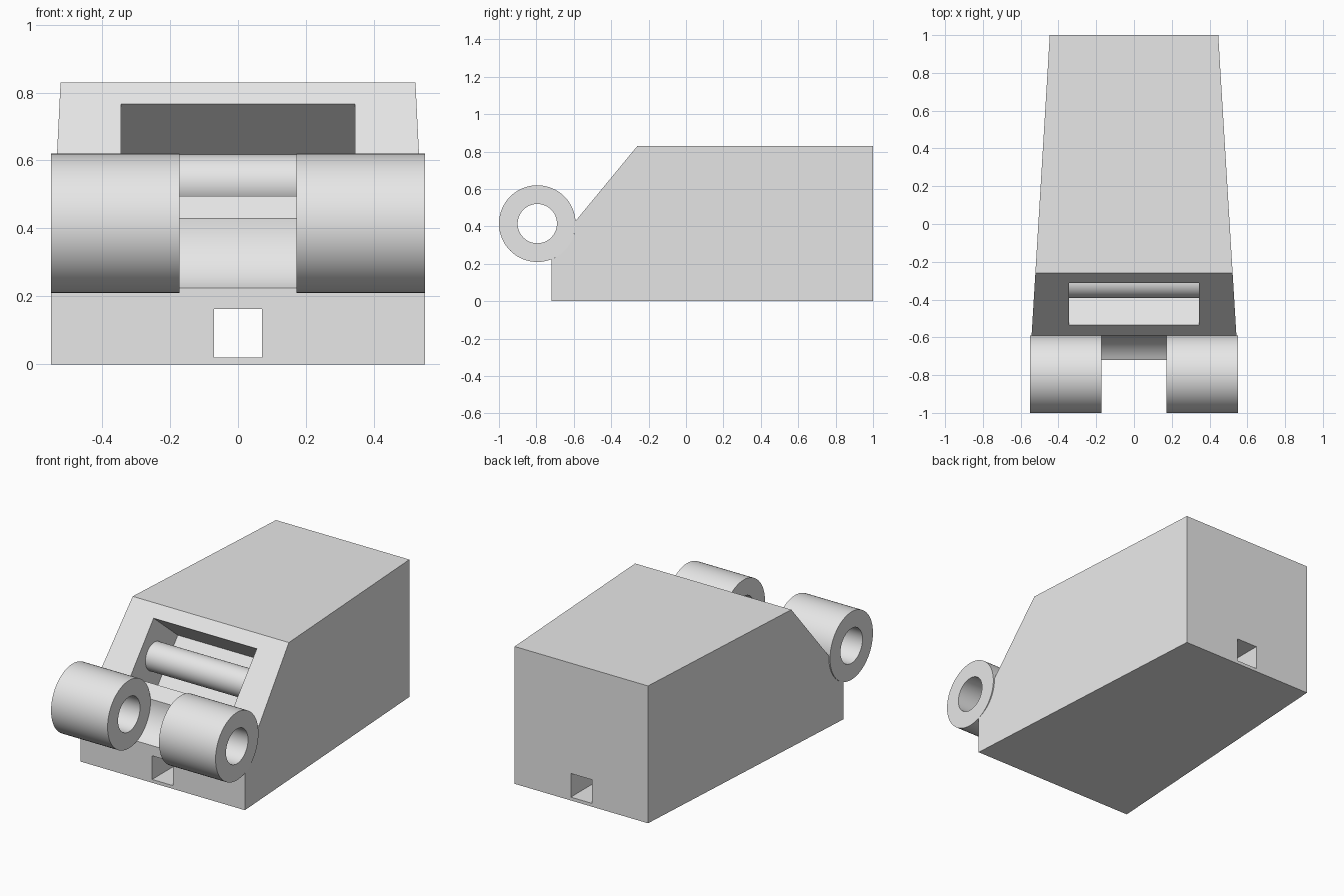
import bpy, bmesh, math
from mathutils import Vector

cube = bpy.data.objects.get("Cube")
if cube:
    bpy.data.objects.remove(cube, do_unlink=True)

grey = bpy.data.materials.new("plain light grey")
grey.use_nodes = True
grey.diffuse_color = (0.8, 0.8, 0.8, 1)
grey.node_tree.nodes["Principled BSDF"].inputs["Base Color"].default_value = (0.8, 0.8, 0.8, 1)


def finish(name, bm):
    bmesh.ops.recalc_face_normals(bm, faces=bm.faces)
    mesh = bpy.data.meshes.new(name)
    bm.to_mesh(mesh)
    bm.free()
    mesh.materials.append(grey)
    obj = bpy.data.objects.new(name, mesh)
    bpy.context.collection.objects.link(obj)
    return obj


def activate(obj):
    bpy.ops.object.select_all(action='DESELECT')
    obj.select_set(True)
    bpy.context.view_layer.objects.active = obj


def prism(name, profile, half_width):
    """Side profile of (y, z) points, spanned across x; the width may vary with y."""
    bm = bmesh.new()
    sides = [[bm.verts.new((s * half_width(y), y, z)) for y, z in profile] for s in (-1, 1)]
    for side in sides:
        bm.faces.new(side)
    n = len(profile)
    for i in range(n):
        j = (i + 1) % n
        bm.faces.new((sides[0][i], sides[0][j], sides[1][j], sides[1][i]))
    return finish(name, bm)


def lathe(name, x0, x1, radii, centre):
    """Cylinder or tube along x; radii are (inner, outer)."""
    inner, outer = radii
    bm = bmesh.new()
    cy, cz = centre
    pts = [(x0, inner), (x0, outer), (x1, outer), (x1, inner)]
    verts = [bm.verts.new((x, cy, cz + r)) for x, r in pts]
    edges = [bm.edges.new((verts[i], verts[(i + 1) % 4])) for i in range(4)]
    bmesh.ops.spin(bm, geom=verts + edges, cent=(0, cy, cz), axis=(1, 0, 0),
                   angle=2 * math.pi, steps=64, use_merge=True)
    bmesh.ops.remove_doubles(bm, verts=bm.verts, dist=0.0005)
    return finish(name, bm)


# Tapered body with a sloped front and a round seat for the hinge
HINGE, RADIUS = (-0.795, 0.415), 0.205
body_profile = [(-0.72, 0), (1, 0), (1, 0.83), (-0.26, 0.83)]
for i in range(13):
    a = math.radians(4 - 72.5 * i / 12)
    body_profile.append((HINGE[0] + RADIUS * math.cos(a), HINGE[1] + RADIUS * math.sin(a)))
body_profile[-1] = (-0.72, body_profile[-1][1])
body = prism("body", body_profile, lambda y: 0.446 + 0.0605 * (1 - y))

# Pocket cut square to the slope
low, high = Vector((-0.59, 0.43)), Vector((-0.26, 0.83))
along = (high - low).normalized()
inward = Vector((along.y, -along.x))
corners = [(0.085, -0.1), (0.435, -0.1), (0.435, 0.3), (0.085, 0.3)]
pocket = prism("pocket_cutter", [tuple(low + along * u + inward * v) for u, v in corners],
               lambda y: 0.345)

# Square channel running the full length
channel = prism("channel_cutter", [(-1.2, 0.02), (1.2, 0.02), (1.2, 0.163), (-1.2, 0.163)],
                lambda y: 0.07)

for cutter in (pocket, channel):
    cutter.hide_render = True
    activate(body)
    mod = body.modifiers.new("cut", 'BOOLEAN')
    mod.operation, mod.solver, mod.object = 'DIFFERENCE', 'EXACT', cutter
    bpy.ops.object.modifier_apply(modifier=mod.name)
    bpy.data.objects.remove(cutter, do_unlink=True)

# Crossbar in the pocket
bar_centre = tuple(low + along * 0.26 + inward * 0.153)
parts = [body, lathe("crossbar", -0.36, 0.36, (0, 0.085), bar_centre)]

# Hinge barrels
for side, x0, x1 in (("right", -0.55, -0.172), ("left", 0.172, 0.55)):
    parts.append(lathe(side + "_hinge_barrel", x0, x1, (0.105, RADIUS), HINGE))

for part in parts:
    activate(part)
    bpy.ops.object.shade_smooth_by_angle(angle=math.radians(30))
